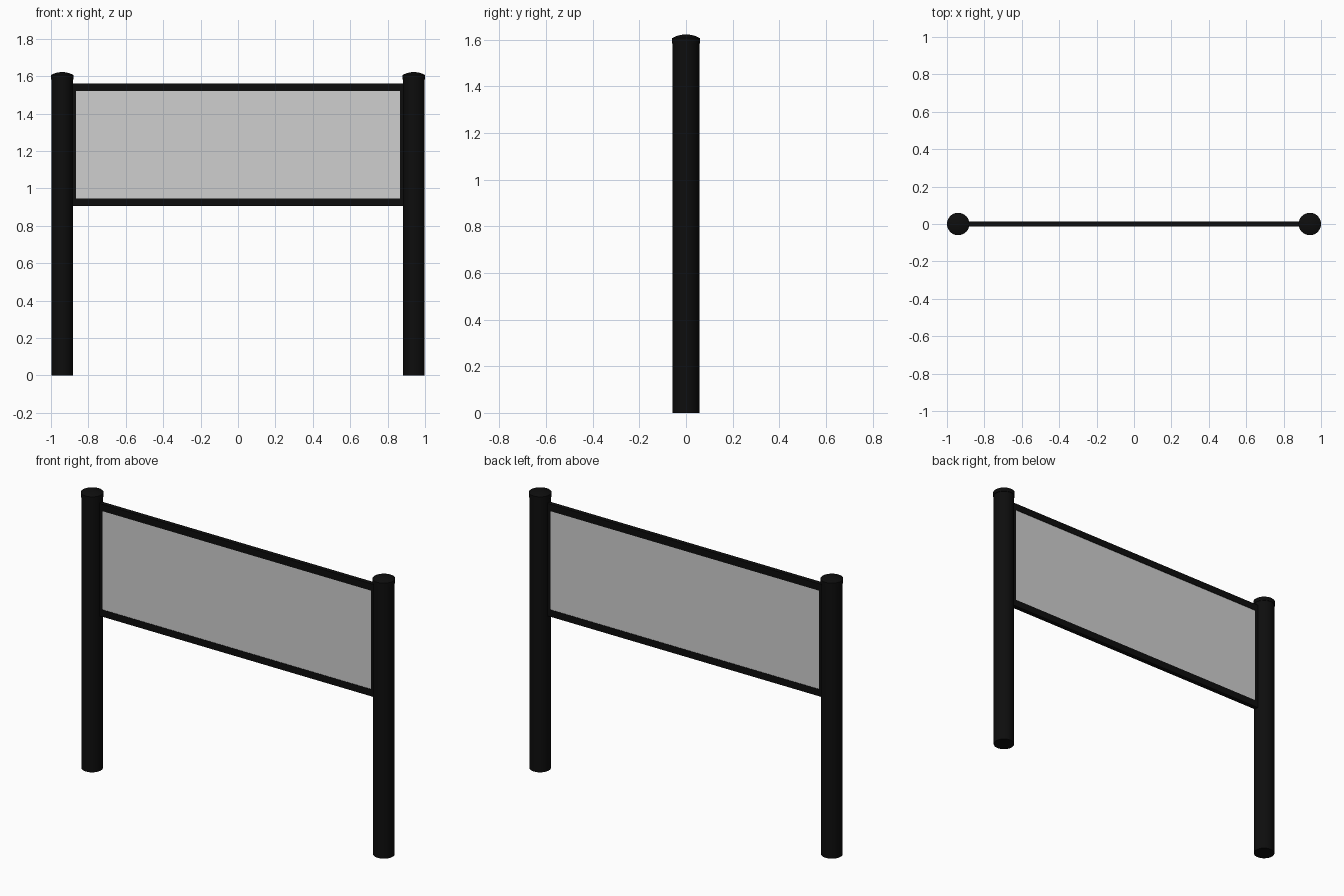
import bpy
import bmesh
import math
from mathutils import Vector

cube = bpy.data.objects.get("Cube")
if cube:
    bpy.data.objects.remove(cube, do_unlink=True)


def make_material(name, value):
    mat = bpy.data.materials.new(name)
    mat.use_nodes = True
    colour = (value, value, value, 1)
    mat.diffuse_color = colour
    mat.node_tree.nodes["Principled BSDF"].inputs["Base Color"].default_value = colour
    return mat


BLACK = make_material("black metal", 0.004)
GREY = make_material("light grey panel", 0.62)

POST_X, POST_R, CAP_R = 0.94, 0.057, 0.06
CAP_BOTTOM, CAP_EDGE, TOP = 1.583, 1.606, 1.622
HALF_W, LOW, HIGH, BAR, DEPTH = 0.905, 0.905, 1.56, 0.04, 0.026


def add_object(name, bm, mat):
    bmesh.ops.recalc_face_normals(bm, faces=bm.faces)
    mesh = bpy.data.meshes.new(name)
    bm.to_mesh(mesh)
    bm.free()
    mesh.materials.append(mat)
    obj = bpy.data.objects.new(name, mesh)
    bpy.context.collection.objects.link(obj)
    return obj


def box(name, x0, x1, z0, z1, depth, mat):
    bm = bmesh.new()
    bmesh.ops.create_cube(bm, size=1)
    for v in bm.verts:
        v.co = Vector((x0 + (v.co.x + 0.5) * (x1 - x0), v.co.y * depth,
                       z0 + (v.co.z + 0.5) * (z1 - z0)))
    return add_object(name, bm, mat)


def lathe(name, x, profile, mat, steps=32):
    bm = bmesh.new()
    verts = [bm.verts.new((r, 0, z)) for r, z in profile]
    edges = [bm.edges.new(pair) for pair in zip(verts, verts[1:])]
    bmesh.ops.spin(bm, geom=verts + edges, axis=(0, 0, 1), cent=(0, 0, 0),
                   angle=math.tau, steps=steps)
    bmesh.ops.remove_doubles(bm, verts=bm.verts, dist=0.0001)
    obj = add_object(name, bm, mat)
    obj.location.x = x
    bpy.ops.object.select_all(action="DESELECT")
    obj.select_set(True)
    bpy.context.view_layer.objects.active = obj
    bpy.ops.object.shade_smooth_by_angle(angle=math.radians(35))
    return obj


# Round posts with shallow domed caps
post = [(0, 0), (POST_R, 0), (POST_R, CAP_BOTTOM + 0.01), (0, CAP_BOTTOM + 0.01)]
dome = [(CAP_R * (1 - i / 6), CAP_EDGE + (TOP - CAP_EDGE) * (1 - (1 - i / 6) ** 2))
        for i in range(7)]
cap = [(0, CAP_BOTTOM), (CAP_R, CAP_BOTTOM)] + dome
for side, sign in (("left", 1), ("right", -1)):
    lathe(side + "_post", sign * POST_X, post, BLACK)
    lathe(side + "_post_cap", sign * POST_X, cap, BLACK)
    # Upright of the frame, partly sunk into the post
    inner, outer = sign * (HALF_W - BAR), sign * HALF_W
    box(side + "_frame_bar", min(inner, outer), max(inner, outer),
        LOW + BAR, HIGH - BAR, DEPTH, BLACK)

# Horizontal rails and the sign panel
box("top_rail", -HALF_W, HALF_W, HIGH - BAR, HIGH, DEPTH, BLACK)
box("bottom_rail", -HALF_W, HALF_W, LOW, LOW + BAR, DEPTH, BLACK)
box("sign_panel", BAR - HALF_W, HALF_W - BAR, LOW + BAR, HIGH - BAR, DEPTH * 0.8, GREY)
